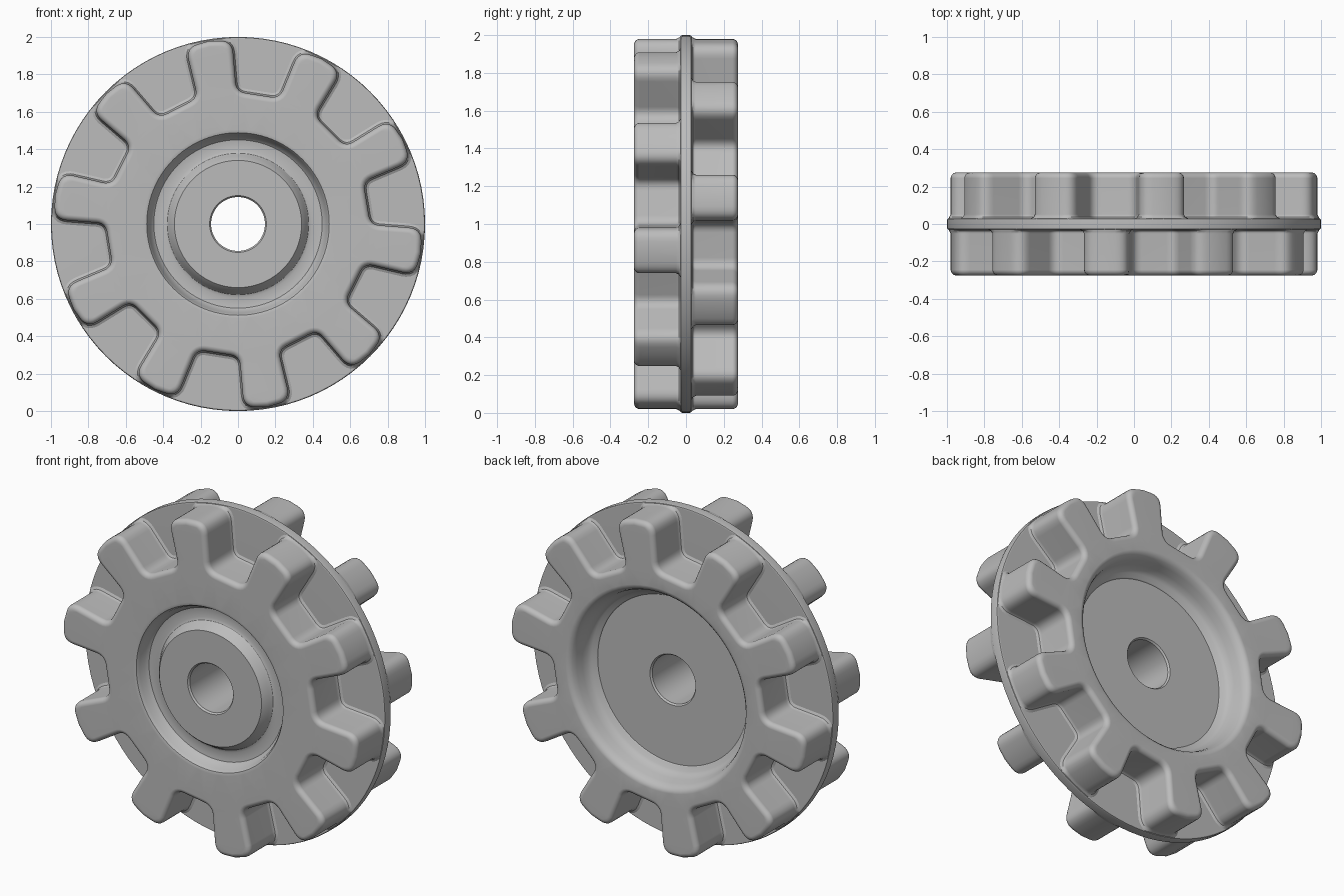
import bpy, bmesh, math
from mathutils import Vector, Matrix

cube = bpy.data.objects.get("Cube")
if cube:
    bpy.data.objects.remove(cube)

TEETH = 10
PHASE = math.radians(27.2)
SEGMENTS = 96
HEIGHT = 0.275      # half thickness of the whole wheel
BEVEL = 0.03

grey = bpy.data.materials.new("wheel_grey")
grey.use_nodes = True
grey.diffuse_color = (0.5, 0.5, 0.5, 1)
grey.node_tree.nodes["Principled BSDF"].inputs["Base Color"].default_value = (0.5, 0.5, 0.5, 1)


def finish(bm, name, turn=0.0):
    """Stand the part upright, facing the front, and shade it."""
    bmesh.ops.recalc_face_normals(bm, faces=bm.faces)
    place = (Matrix.Translation((0, 0, 1)) @ Matrix.Rotation(turn, 4, 'Z')
             @ Matrix.Rotation(math.pi / 2, 4, 'X'))
    bm.transform(place)
    mesh = bpy.data.meshes.new(name)
    bm.to_mesh(mesh)
    bm.free()
    mesh.materials.append(grey)
    ob = bpy.data.objects.new(name, mesh)
    bpy.context.collection.objects.link(ob)
    bpy.ops.object.select_all(action='DESELECT')
    ob.select_set(True)
    bpy.context.view_layer.objects.active = ob
    bpy.ops.object.shade_smooth_by_angle(angle=math.radians(32))
    weighted = ob.modifiers.new("even_shading", 'WEIGHTED_NORMAL')
    weighted.keep_sharp = True


def add_loop(bm, points, depth):
    return [bm.verts.new((p.x, p.y, depth)) for p in points]


def bridge(bm, a, b):
    n = len(a)
    for i in range(n):
        j = (i + 1) % n
        bm.faces.new((a[i], a[j], b[j], b[i]))


def circle(radius):
    return [Vector((math.cos(a), math.sin(a))) * radius
            for a in (math.tau * i / SEGMENTS for i in range(SEGMENTS))]


def lathe(bm, profile):
    loops = [add_loop(bm, circle(r), d) for r, d in profile]
    for a, b in zip(loops, loops[1:]):
        bridge(bm, a, b)
    return loops


def gear_outline():
    """Toothed outline with rounded roots and tips."""
    tooth = [(0.70, -0.105, 0.05), (0.975, -0.126, 0.07), (0.99, 0, 0),
             (0.975, 0.126, 0.07), (0.70, 0.105, 0.05)]
    corners = []
    for k in range(TEETH):
        turn = Matrix.Rotation(PHASE + math.tau * k / TEETH, 2)
        corners += [(turn @ Vector((x, y)), cut) for x, y, cut in tooth]
    points = []
    for i, (p, cut) in enumerate(corners):
        if not cut:
            points.append(p)
            continue
        a = p + (corners[i - 1][0] - p).normalized() * cut
        b = p + (corners[(i + 1) % len(corners)][0] - p).normalized() * cut
        for s in range(7):
            t = s / 6
            points.append(a * (1 - t) ** 2 + p * 2 * t * (1 - t) + b * t * t)
    return points


def offset(points, distance):
    """Move the outline outwards, staying inside the web disc."""
    moved = []
    for i, p in enumerate(points):
        along = (points[(i + 1) % len(points)] - points[i - 1]).normalized()
        q = p + Vector((along.y, -along.x)) * distance
        moved.append(q * min(1, 0.994 / q.length))
    return moved


def loop_edges(bm, loop):
    return [bm.edges.get((loop[i - 1], loop[i])) for i in range(len(loop))]


def gear(name, hub_profile, turn):
    bm = bmesh.new()
    outline = gear_outline()
    # side walls: fillet at the web, straight wall, rounded outer edge
    rows = [(0.0, 0.022), (0.03, 0.022), (0.037, 0.008), (0.052, 0.0)]
    for s in range(6):
        a = math.pi / 2 * s / 5
        rows.append((HEIGHT - BEVEL + BEVEL * math.sin(a), BEVEL * (math.cos(a) - 1)))
    loops = [add_loop(bm, offset(outline, d), z) for z, d in rows]
    for a, b in zip(loops, loops[1:]):
        bridge(bm, a, b)
    # hub recess, then the flat face between it and the teeth
    hub = lathe(bm, hub_profile)
    rim = loop_edges(bm, loops[-1]) + loop_edges(bm, hub[0])
    bmesh.ops.triangle_fill(bm, edges=rim, use_beauty=True)
    finish(bm, name, turn)


# front gear with a ring groove around a raised boss
gear("front_gear", [(0.505, HEIGHT), (0.488, 0.27), (0.477, 0.253), (0.468, 0.22),
                    (0.45, 0.203), (0.43, 0.2), (0.395, 0.2), (0.378, 0.207),
                    (0.366, 0.225), (0.355, 0.245), (0.34, 0.262), (0.152, 0.262),
                    (0.144, 0.252), (0.144, 0.0)], 0.0)

# back gear with a wide dished pocket
gear("back_gear", [(0.61, HEIGHT), (0.592, 0.27), (0.577, 0.255), (0.566, 0.23),
                   (0.556, 0.19), (0.545, 0.16), (0.528, 0.142), (0.505, 0.132),
                   (0.50, 0.125), (0.152, 0.125), (0.144, 0.115), (0.144, 0.0)], math.pi)

# thin web disc between the gears
bm = bmesh.new()
web = lathe(bm, [(0.6, 0.03), (0.99, 0.03), (0.997, 0.027), (1.0, 0.02),
                 (1.0, -0.02), (0.997, -0.027), (0.99, -0.03), (0.6, -0.03)])
bridge(bm, web[-1], web[0])
finish(bm, "web_disc")
